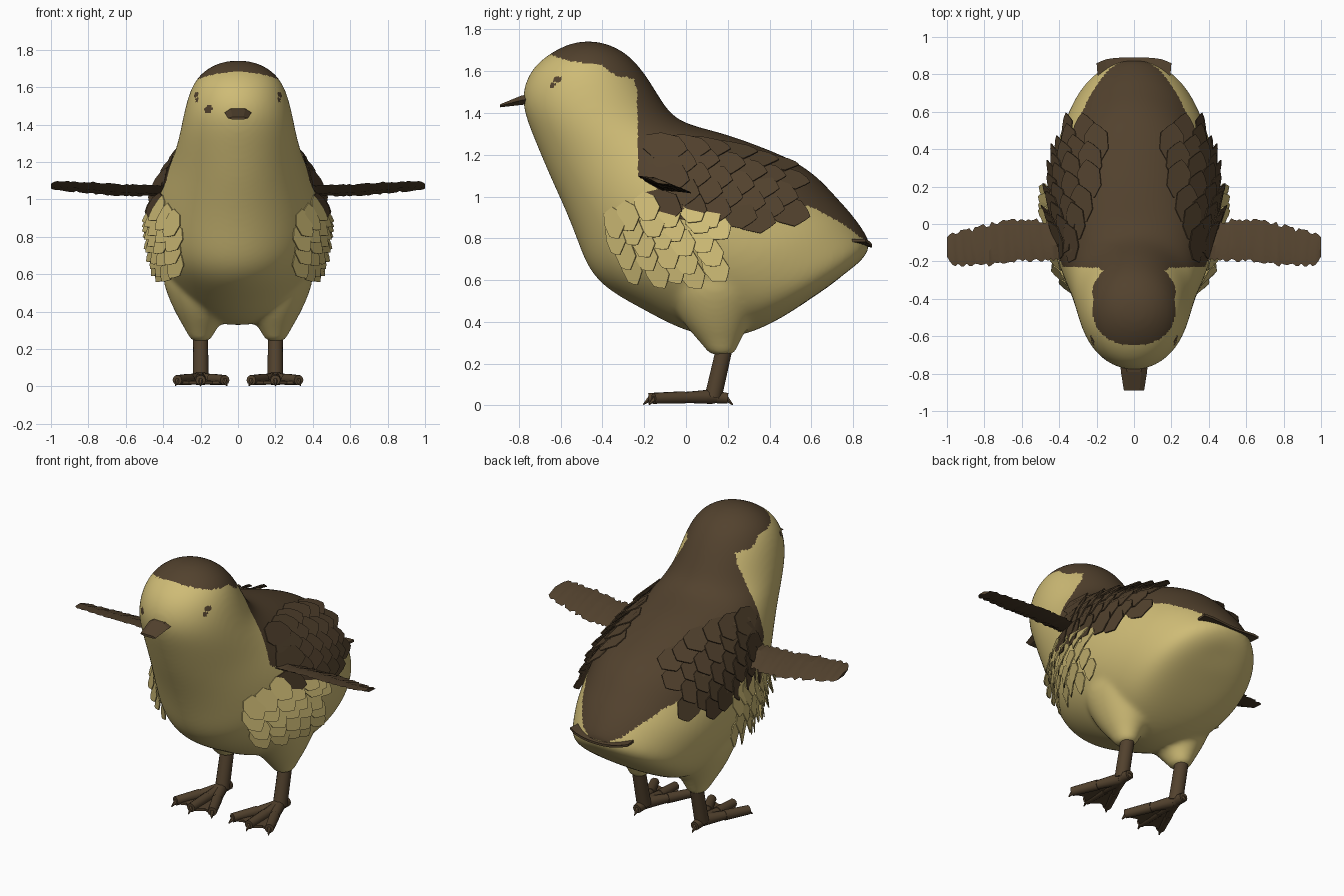
import bpy, bmesh, math, random
from mathutils import Vector
from mathutils.bvhtree import BVHTree

random.seed(4)
cube = bpy.data.objects.get("Cube")
if cube:
    bpy.data.objects.remove(cube)


def material(name, rgb):
    m = bpy.data.materials.new(name)
    m.use_nodes = True
    m.diffuse_color = (*rgb, 1)
    m.node_tree.nodes["Principled BSDF"].inputs["Base Color"].default_value = (*rgb, 1)
    return m


yellow = material("down_yellow", (0.62, 0.5, 0.18))
brown = material("feather_brown", (0.085, 0.054, 0.027))


def loft(bm, rings):
    """Skin a list of equal-length closed rings and cap both ends."""
    vs = [[bm.verts.new(p) for p in r] for r in rings]
    n = len(vs[0])
    for a, b in zip(vs, vs[1:]):
        for i in range(n):
            j = (i + 1) % n
            bm.faces.new((a[i], a[j], b[j], b[i]))
    bm.faces.new(vs[0][::-1])
    bm.faces.new(vs[-1])


def tube(bm, p0, p1, r0, r1, n=10):
    p0, p1 = Vector(p0), Vector(p1)
    q = (p1 - p0).to_track_quat("Z", "Y")
    circle = [Vector((math.cos(t), math.sin(t), 0)) for t in
              (2 * math.pi * i / n for i in range(n))]
    loft(bm, [[p + q @ (c * r) for c in circle] for p, r in ((p0, r0), (p1, r1))])


def finish(bm, name, mats, mirror=False, smooth=None):
    bmesh.ops.recalc_face_normals(bm, faces=bm.faces)
    me = bpy.data.meshes.new(name)
    bm.to_mesh(me)
    bm.free()
    for m in mats:
        me.materials.append(m)
    ob = bpy.data.objects.new(name, me)
    bpy.context.collection.objects.link(ob)
    bpy.ops.object.select_all(action="DESELECT")
    bpy.context.view_layer.objects.active = ob
    ob.select_set(True)
    if smooth:
        bpy.ops.object.shade_smooth_by_angle(angle=math.radians(smooth))
    if mirror:
        ob.modifiers.new("Mirror", "MIRROR").use_mirror_merge = False
    return ob


def lerp_table(table, v):
    for (a, fa), (b, fb) in zip(table, table[1:]):
        if v <= b:
            return fa + (fb - fa) * max(0, (v - a) / (b - a))
    return table[-1][1]


# Body: sections fan from crown to rump (breast y, z, back y, z, half width)
SECTIONS = [
    (-.53, 1.745, -.41, 1.745, .07), (-.65, 1.69, -.29, 1.695, .185),
    (-.745, 1.61, -.21, 1.61, .248), (-.787, 1.5, -.14, 1.5, .282),
    (-.777, 1.4, -.08, 1.4, .302), (-.725, 1.27, 0, 1.345, .322),
    (-.655, 1.1, .18, 1.305, .355), (-.585, .95, .36, 1.24, .405),
    (-.525, .8, .53, 1.17, .445), (-.475, .655, .64, 1.09, .455),
    (-.38, .55, .72, 1.0, .45), (-.2, .455, .79, .925, .43),
    (-.02, .355, .845, .85, .39), (.2, .305, .88, .79, .342),
    (.42, .39, .88, .75, .262), (.61, .52, .84, .69, .16), (.7, .58, .77, .64, .065)]
bm = bmesh.new()
rings = []
for fy, fz, by, bz, w in SECTIONS:
    f, b = Vector((0, fy, fz)), Vector((0, by, bz))
    rings.append([(f + b) / 2 + (b - f) / 2 * math.cos(t) + Vector((w * math.sin(t), 0, 0))
                  for t in (2 * math.pi * i / 32 for i in range(32))])
loft(bm, rings)
# Thighs, fused into the body
for s in (-1, 1):
    loft(bm, [[(s * cx + r * math.cos(t), cy + 1.15 * r * math.sin(t), z)
               for t in (2 * math.pi * i / 20 for i in range(20))]
              for z, cx, cy, r in ((.74, .2, .14, .17), (.6, .2, .14, .215), (.5, .195, .14, .19),
                                   (.41, .195, .145, .15), (.34, .198, .155, .108),
                                   (.28, .2, .165, .07), (.235, .2, .175, .052))])
body = finish(bm, "body", [yellow, brown])
mod = body.modifiers.new("Subdivide", "SUBSURF")
mod.levels = 2
mod = body.modifiers.new("Fuse", "REMESH")
mod.mode, mod.voxel_size = "VOXEL", 0.014
mod = body.modifiers.new("Soften", "SMOOTH")
mod.factor, mod.iterations = 0.5, 16
for name in ("Subdivide", "Fuse", "Soften"):
    bpy.ops.object.modifier_apply(modifier=name)
bpy.ops.object.shade_smooth()

# Cap and back colouring, eyes and cheek spot
EDGE = [(-.67, 1.69), (-.6, 1.66), (-.5, 1.64), (-.4, 1.63), (-.37, 1.6), (-.33, 1.575),
        (-.25, 1.565), (-.235, 1.5), (-.225, 1.1), (0, .95), (.3, .9), (.5, .98),
        (.62, .94), (.75, .87), (.88, .77)]
SPOTS = [((-.615, 1.56), .018), ((-.638, 1.535), .014)]


def is_brown(c):
    if c.y > -.67 and c.z > lerp_table(EDGE, c.y):
        return True
    if any((c.yz - Vector(p)).length < r and abs(c.x) > .1 for p, r in SPOTS):
        return True
    return c.y < -.5 and (c.xz - Vector((-.16, 1.48))).length < .022


for p in body.data.polygons:
    p.material_index = int(is_brown(p.center))

bm = bmesh.new()
bm.from_mesh(body.data)
surface = BVHTree.FromBMesh(bm)
bm.free()

# Feathers laid over the flank
FEATHER = [(0, .25), (.3, .48), (.72, .45), (.9, .2), (1, 0)]
OUTLINE = FEATHER + [(u, -v) for u, v in FEATHER[-2::-1]]


def feather(bm, y, z, direction, length, width, lift):
    hit, n, _, _ = surface.ray_cast(Vector((1.5, y, z)), Vector((-1, 0, 0)))
    if not hit:
        return
    d = Vector(direction)
    d = (d - n * d.dot(n)).normalized()
    side = n.cross(d)
    along = (d + n * lift).normalized()
    up = along.cross(side)
    # the blade bows back toward the body at its sides
    rings = []
    for h in (-.003, .003):
        rings.append([hit + along * (u * length) + side * (v * width)
                      + up * (h - .5 * width * v * v) + n * .006 for u, v in OUTLINE])
    loft(bm, rings)


def jitter(a):
    return random.uniform(-a, a)


bm = bmesh.new()
for row in range(5):
    for col in range(6):
        y = -.19 + col * .105 + (row % 2) * .05
        z = 1.27 - row * .072 - max(0, y) * .2
        if z > .93:
            feather(bm, y + jitter(.015), z + jitter(.01), (0, 1, -.28), .21, .15, .12)
finish(bm, "back_feathers", [brown], mirror=True)

bm = bmesh.new()
for row in range(5):
    for col in range(6):
        y = -.41 + col * .095 + row * .03
        z = 1.0 - row * .068 - (.03 if col % 2 else 0)
        if y < .12 and z - .5 * y < 1.14:
            feather(bm, y + jitter(.015), z + jitter(.012), (0, .6, -.75), .16, .12, .3)
finish(bm, "flank_feathers", [yellow], mirror=True)

# Wings: thin tilted blades with ragged edges
LEAD = [(.34, -.19), (.6, -.195), (.8, -.222), (.97, -.222), (1, -.18)]
TRAIL = [(.34, -.04), (.44, .005), (.55, .03), (.75, .005), (.9, -.04), (.96, -.045), (1, -.07)]
bm = bmesh.new()
rings = []
for i in range(45):
    x = .34 + .66 * i / 44
    f = lerp_table(LEAD, x) + jitter(.01)
    b = lerp_table(TRAIL, x) + jitter(.012)
    zc = 1.045 + .03 * (x - .34)
    h = .024 - .02 * (x - .34)
    ring = []
    for y, dz in ((f, 0), (f * .6 + b * .4, h), (b, 0), (f * .6 + b * .4, -h)):
        ring.append((x, y, zc - .28 * (y + .1) + dz + jitter(.002)))
    rings.append(ring)
loft(bm, rings)
finish(bm, "wing", [brown], mirror=True, smooth=25)

# Beak
bm = bmesh.new()
loft(bm, [[(x * w, y, zc + z * h) for x, z in
           ((1, 0), (.55, 1), (-.55, 1), (-1, 0), (-.55, -1), (.55, -1))]
          for y, zc, w, h in ((-.72, 1.472, .075, .026), (-.79, 1.46, .07, .022),
                              (-.89, 1.434, .054, .007))])
finish(bm, "beak", [brown])

# Tail fan, dished in the middle
bm = bmesh.new()
xs = [i / 4 for i in range(-4, 5)]
rings = []
for y, w, z, dish in ((.74, .16, .785, .005), (.83, .195, .775, .015), (.89, .2, .762, .028)):
    rings.append([(x * w, y - .03 * x ** 4, z + dish * x * x + h)
                  for h, line in ((.007, xs), (-.007, xs[::-1])) for x in line])
loft(bm, rings)
finish(bm, "tail", [brown])

# Legs
bm = bmesh.new()
tube(bm, (.2, .185, .28), (.2, .13, .04), .04, .042, 14)
finish(bm, "leg", [brown], mirror=True, smooth=40)

# Feet: three front toes, a hind toe, claws and webbing
bm = bmesh.new()
heel = Vector((.2, .12, .042))
TIPS = [Vector((.07, -.155, .034)), Vector((.2, -.18, .034)), Vector((.325, -.155, .034))]
for tip in TIPS + [Vector((.2, .2, .034))]:
    out = (tip - heel).normalized()
    mid = (heel + tip) / 2
    tube(bm, heel, mid, .036, .026)
    tube(bm, mid - out * .01, tip, .031, .027)
    tube(bm, tip - out * .01, tip + out * .025 - Vector((0, 0, .029)), .016, .003, 6)
finish(bm, "toes", [brown], mirror=True, smooth=40)

bm = bmesh.new()
a, b, c = TIPS
web = [heel, a, (a + b) / 2 + Vector((0, .035, 0)), b, (b + c) / 2 + Vector((0, .035, 0)), c]
loft(bm, [[(p.x, p.y, p.z + h) for p in web] for h in (-.02, -.006)])
finish(bm, "foot_web", [brown], mirror=True)
